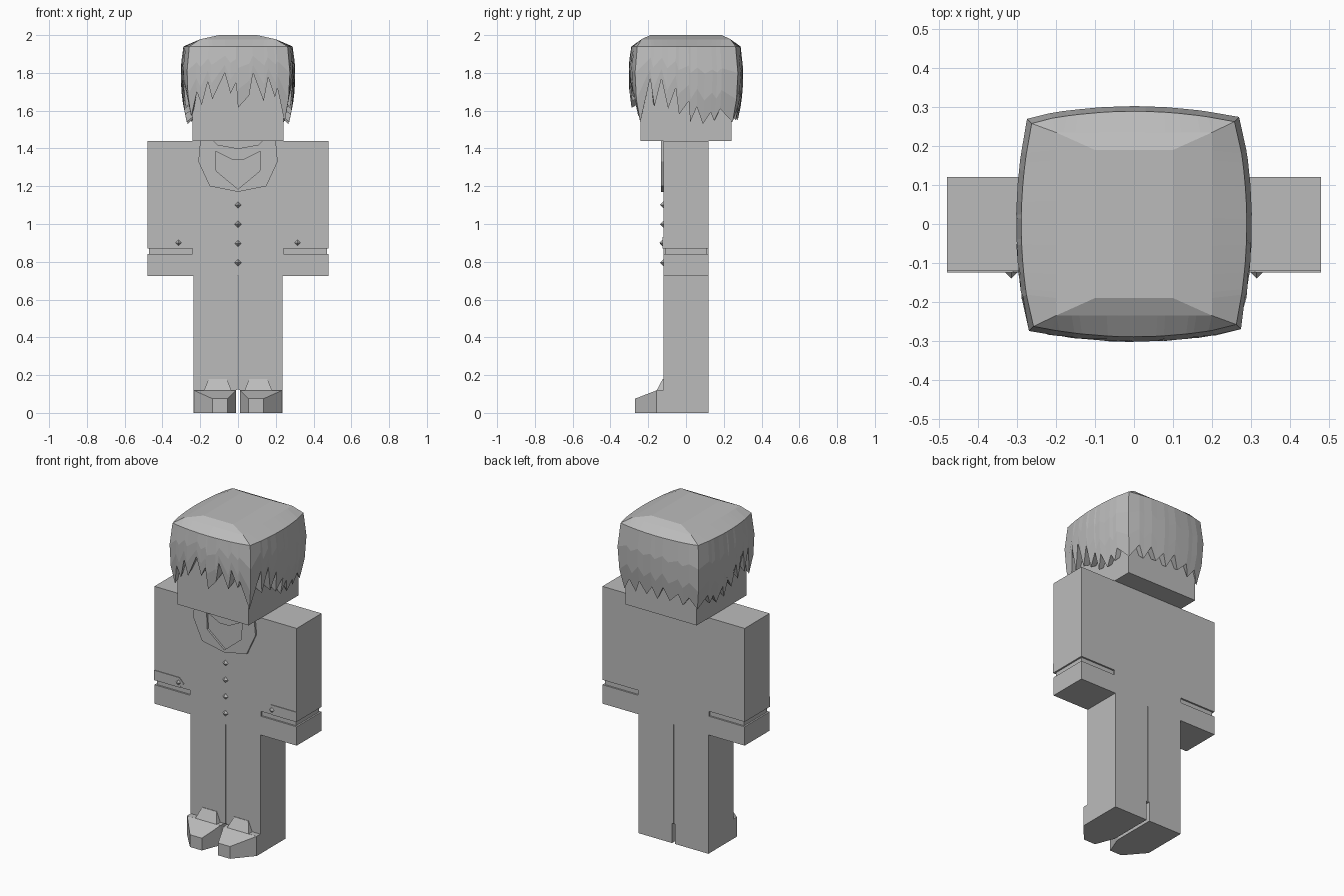
import bpy, bmesh, math
from mathutils import Vector

if "Cube" in bpy.data.objects:
    bpy.data.objects.remove(bpy.data.objects["Cube"])

grey = bpy.data.materials.new("plain grey")
grey.diffuse_color = (0.5, 0.5, 0.5, 1)
grey.use_nodes = True
grey.node_tree.nodes["Principled BSDF"].inputs["Base Color"].default_value = grey.diffuse_color


def make(name, bm):
    bmesh.ops.remove_doubles(bm, verts=bm.verts, dist=1e-4)
    bmesh.ops.recalc_face_normals(bm, faces=bm.faces)
    me = bpy.data.meshes.new(name)
    bm.to_mesh(me)
    bm.free()
    me.materials.append(grey)
    ob = bpy.data.objects.new(name, me)
    bpy.context.collection.objects.link(ob)
    return ob


def loft(name, rings):
    """Closed solid through rings of equal point count."""
    bm = bmesh.new()
    vr = [[bm.verts.new(p) for p in r] for r in rings]
    n = len(vr[0])
    for a, b in zip(vr, vr[1:]):
        for i in range(n):
            j = (i + 1) % n
            bm.faces.new((a[i], a[j], b[j], b[i]))
    bm.faces.new(vr[0])
    bm.faces.new(vr[-1])
    return make(name, bm)


def box(name, x0, x1, y0, y1, z0, z1):
    sq = [(x0, y0), (x1, y0), (x1, y1), (x0, y1)]
    return loft(name, [[(x, y, z) for x, y in sq] for z in (z0, z1)])


def plate(name, pts, y0, y1):
    return loft(name, [[(x, y, z) for x, z in pts] for y in (y0, y1)])


def stud(name, x, z, r=0.018, y=-0.12):
    bm = bmesh.new()
    tip = bm.verts.new((x, y - r, z))
    rim = [bm.verts.new((x + dx * r, y, z + dz * r))
           for dx, dz in ((1, 0), (0, 1), (-1, 0), (0, -1))]
    for i in range(4):
        bm.faces.new((tip, rim[i], rim[(i + 1) % 4]))
    bm.faces.new(rim)
    return make(name, bm)


# Head and torso
box("head", -0.24, 0.24, -0.24, 0.24, 1.44, 1.9)
box("torso", -0.24, 0.24, -0.12, 0.12, 0.725, 1.44)

# Coat buttons
for i in range(4):
    stud("coat_button", 0, 0.795 + 0.102 * i)

collar_half = [(0.20, 1.44), (0.21, 1.33), (0.15, 1.20), (0, 1.17), (0, 1.185),
               (0.115, 1.28), (0.12, 1.385), (0.03, 1.34), (0, 1.34),
               (0, 1.40), (0.11, 1.42), (0.13, 1.44)]

for s, side in ((-1, "left"), (1, "right")):
    # Sleeve, recessed band and cuff
    def sbox(name, a, b, *rest):
        return box(side + "_" + name, min(s * a, s * b), max(s * a, s * b), *rest)

    sbox("sleeve", 0.24, 0.48, -0.12, 0.12, 0.87, 1.44)
    sbox("cuff_band", 0.24, 0.47, -0.11, 0.11, 0.84, 0.87)
    sbox("cuff", 0.24, 0.48, -0.12, 0.12, 0.725, 0.84)
    # Pointed cuff strap with its stud
    strap = [(0.48, 0.87), (0.48, 0.93), (0.31, 0.93), (0.28, 0.90), (0.31, 0.87)]
    plate(side + "_cuff_strap", [(s * x, z) for x, z in strap], -0.124, -0.118)
    stud(side + "_cuff_stud", s * 0.315, 0.9, y=-0.122)
    # Collar half
    plate(side + "_collar", [(s * x, z) for x, z in collar_half], -0.132, -0.118)
    # Leg and shoe heel
    sbox("leg", 0.002, 0.235, -0.12, 0.12, 0.12, 0.725)
    sbox("shoe_heel", 0.01, 0.235, -0.155, 0.12, 0, 0.12)
    # Tapered shoe toe
    loft(side + "_shoe_toe", [
        [(s * x, -0.154, z) for x, z in ((0.01, 0), (0.235, 0), (0.235, 0.12), (0.01, 0.12))],
        [(s * x, -0.27, z) for x, z in ((0.055, 0), (0.135, 0), (0.135, 0.075), (0.055, 0.075))]])
    # Shoe tongue
    loft(side + "_shoe_tongue", [
        [(s * x, y, 0.12) for x, y in ((0.035, -0.155), (0.18, -0.155), (0.18, -0.11), (0.035, -0.11))],
        [(s * x, y, 0.18) for x, y in ((0.06, -0.123), (0.155, -0.123), (0.155, -0.11), (0.06, -0.11))]])

# Hair: jagged hem heights along each side, running around the head
front = [(-.27, 1.57), (-.22, 1.70), (-.20, 1.63), (-.16, 1.755), (-.14, 1.66), (-.07, 1.80),
         (-.04, 1.69), (-.01, 1.75), (0, 1.615), (.06, 1.68), (.08, 1.80), (.14, 1.65),
         (.16, 1.775), (.20, 1.67), (.21, 1.72)]
flank = [(-.27, 1.54), (-.19, 1.77), (-.175, 1.62), (-.13, 1.77), (-.10, 1.61), (-.055, 1.72),
         (-.04, 1.58), (.015, 1.65), (.025, 1.54), (.06, 1.62), (.10, 1.53), (.14, 1.59),
         (.165, 1.545), (.19, 1.61)]
back = [(-.27, 1.54), (-.2, 1.62), (-.17, 1.55), (-.12, 1.63), (-.08, 1.56), (-.03, 1.62),
        (0, 1.55), (.05, 1.64), (.09, 1.56), (.15, 1.62), (.18, 1.55), (.22, 1.61)]
left = [(-.27, 1.54)] + [(-u, z) for u, z in reversed(flank[1:])]
bulge = [(1.53, 0.89), (1.62, 0.955), (1.70, 0.99), (1.78, 1.0), (1.86, 0.995), (1.94, 0.955)]


def width(z):
    for (a, p), (b, q) in zip(bulge, bulge[1:]):
        if z <= b:
            return p + (q - p) * (z - a) / (b - a)
    return bulge[-1][1]


def clamp(v, m):
    return max(-m, min(m, v))


columns = []
for k, hem in enumerate((front, flank, back, left)):
    c, s = round(math.cos(k * math.pi / 2)), round(math.sin(k * math.pi / 2))
    for u, z in hem:
        d = -(0.303 - 0.028 * (u / 0.27) ** 2)
        columns.append((u * c - d * s, u * s + d * c, z))

rings = [[], [], [], [], [], [], [], []]
for x, y, zb in columns:
    # Tucked hem, then wall levels up to the rim
    rings[0].append((clamp(x, 0.235), clamp(y, 0.235), zb + 0.03))
    for i, t in enumerate((0, 0.3, 0.65, 1)):
        z = zb + (1.94 - zb) * t
        rings[i + 1].append((x * width(z), y * width(z), z))
    # Crown facets rising to a flat top
    rings[5].append((clamp(x, 0.20), clamp(y, 0.235), 1.978))
    rings[6].append((clamp(x, 0.10), clamp(y, 0.19), 2.0))
rings.pop()
loft("hair", rings)
